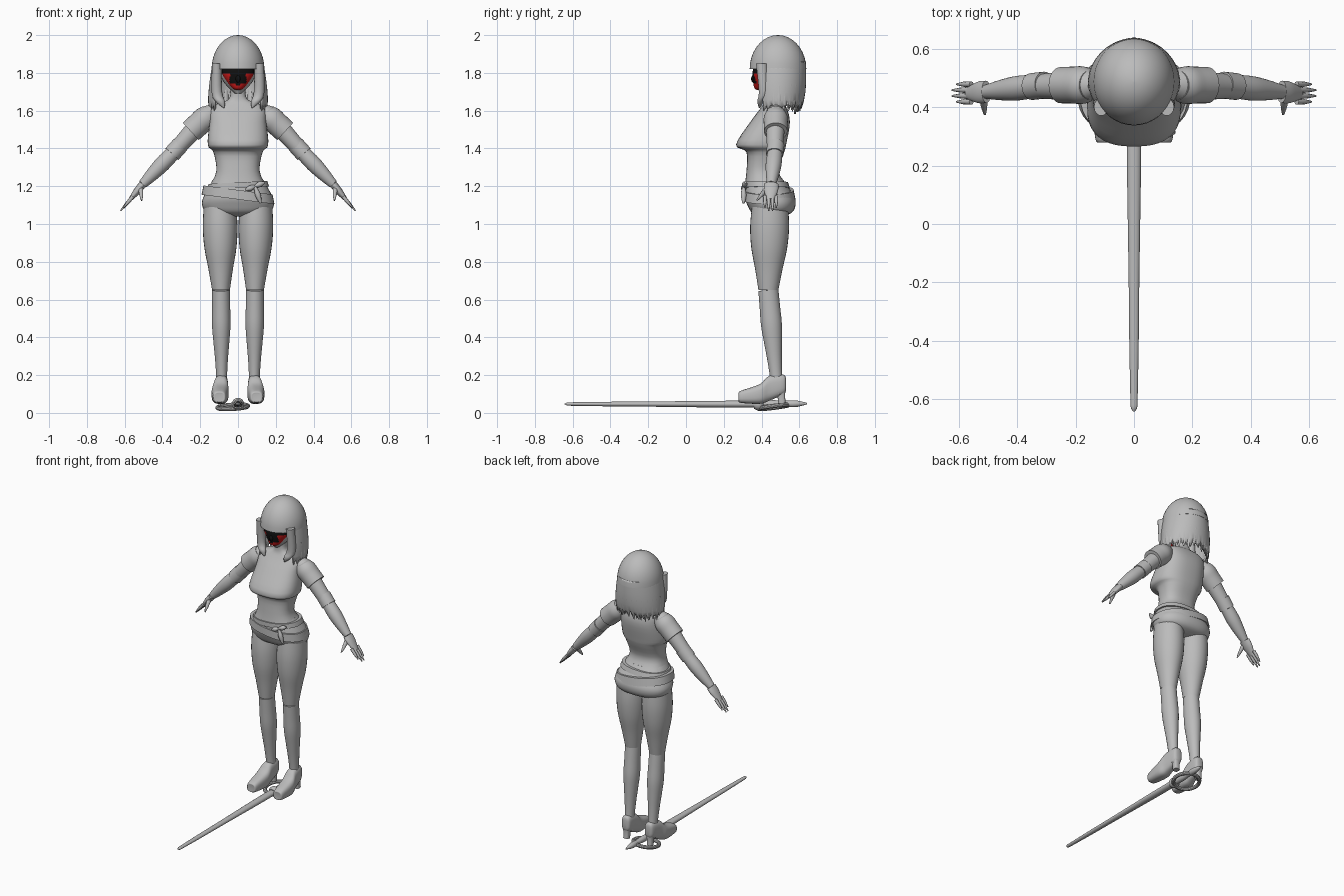
import bpy, bmesh, math, random
from mathutils import Vector

random.seed(4)
default_cube = bpy.data.objects.get("Cube")
if default_cube:
    bpy.data.objects.remove(default_cube)

RIGHTWARD, BACKWARD, UPWARD = Vector((1, 0, 0)), Vector((0, 1, 0)), Vector((0, 0, 1))


def material(name, color):
    mat = bpy.data.materials.new(name)
    mat.use_nodes = True
    mat.diffuse_color = (*color, 1)
    mat.node_tree.nodes["Principled BSDF"].inputs["Base Color"].default_value = (*color, 1)
    return mat


GREY = material("clay grey", (.5, .5, .5))
RED = material("mask red", (.6, .01, .01))
BLACK = material("mask black", (.005, .005, .005))


def finish(name, bm, materials=(GREY,)):
    """Turn a bmesh into a smooth shaded object."""
    bmesh.ops.recalc_face_normals(bm, faces=bm.faces)
    mesh = bpy.data.meshes.new(name)
    bm.to_mesh(mesh)
    bm.free()
    for mat in materials:
        mesh.materials.append(mat)
    part = bpy.data.objects.new(name, mesh)
    bpy.context.collection.objects.link(part)
    bpy.ops.object.select_all(action='DESELECT')
    part.select_set(True)
    bpy.context.view_layer.objects.active = part
    bpy.ops.object.shade_smooth_by_angle(angle=math.radians(50))
    return part


def smooth_rows(rows, steps):
    """Catmull-Rom interpolation between section rows."""
    result, last = [], len(rows) - 1
    for i in range(last):
        before, start, end, after = (rows[max(0, min(last, i + k))] for k in (-1, 0, 1, 2))
        for step in range(steps):
            t = step / steps
            result.append([b + t / 2 * (c - a + t * (2 * a - 5 * b + 4 * c - d + t * (3 * (b - c) + d - a)))
                           for a, b, c, d in zip(before, start, end, after)])
    return result + [rows[-1]]


def signed_power(value, power):
    return math.copysign(abs(value) ** power, value)


def loft(name, rows, axis=UPWARD, ref=BACKWARD, boxy=2, seg=28, steps=4, side=1, tilt=0, materials=(GREY,)):
    """Skin superellipse sections; each row is centre x, y, z, half size across, half size along ref."""
    across = ref.cross(axis).normalized()
    ref = axis.cross(across).normalized()
    bm, rings = bmesh.new(), []
    for x, y, z, half_across, half_ref in smooth_rows(rows, steps):
        ring = []
        for k in range(seg):
            angle = math.tau * k / seg
            point = Vector((x, y, z))
            point += across * half_across * signed_power(math.cos(angle), 2 / boxy)
            point += ref * half_ref * signed_power(math.sin(angle), 2 / boxy)
            ring.append(bm.verts.new((point.x * side, point.y, point.z + tilt * point.x)))
        rings.append(ring)
    for lower, upper in zip(rings, rings[1:]):
        for k in range(seg):
            after = (k + 1) % seg
            bm.faces.new((lower[k], lower[after], upper[after], upper[k]))
    bm.faces.new(rings[0])
    bm.faces.new(rings[-1])
    return finish(name, bm, materials)


def upright(*rows):
    """Sections from height, half width, front and back."""
    return [(0, (front + back) / 2, z, width, (back - front) / 2) for z, width, front, back in rows]


def limb(name, start, end, radii, depth=1, **options):
    """Straight tapering limb with evenly spaced radii."""
    start, end = Vector(start), Vector(end)
    rows = [(*start.lerp(end, i / (len(radii) - 1)), radius, radius * depth) for i, radius in enumerate(radii)]
    return loft(name, rows, axis=end - start, **options)


def belt(name, z, height, width, front, back, tilt):
    """Flat strap around the hips."""
    rows = upright((z, width, front, back), (z + height, width - .01, front, back - .01))
    loft(name, rows, boxy=2.3, seg=40, steps=1, tilt=tilt)


# Torso with neck, then hips
loft("torso", upright(
    (1.72, .04, .42, .5), (1.66, .05, .42, .5), (1.62, .14, .4, .53), (1.54, .15, .34, .55),
    (1.42, .16, .265, .53), (1.38, .13, .32, .52), (1.28, .115, .32, .49), (1.2, .15, .31, .54)),
    boxy=2.5, seg=40)
loft("hips", upright(
    (1.24, .13, .32, .51), (1.15, .18, .31, .57), (1.1, .19, .325, .58), (1.06, .16, .35, .56),
    (1.04, .06, .4, .51)), boxy=2.3, seg=40)

# Slanted belts and a bow
belt("belt", 1.13, .05, .193, .3, .58, tilt=-.13)
belt("upper_belt", 1.19, .03, .165, .305, .55, tilt=.05)
for name, tip in (("bow_left", (.14, .315, 1.22)), ("bow_right", (.04, .305, 1.18)), ("bow_tail", (.12, .305, 1.11))):
    limb(name, (.09, .305, 1.2), tip, (.006, .015, .006), seg=12)

# Limbs, shoes and hands for each side
for side, label in ((1, "left"), (-1, "right")):
    knee, ankle = (.09, .436, .65), (.086, .485, .1)
    shoulder, elbow, wrist = (.15, .475, 1.59), (.35, .47, 1.37), (.505, .452, 1.21)
    limb(label + "_thigh", (.096, .445, 1.1), knee, (.085, .092, .085, .065, .047), depth=1.12, side=side)
    limb(label + "_calf", knee, ankle, (.047, .048, .049, .042, .034, .029, .03), depth=1.13, side=side)
    loft(label + "_shoe", [
        (.098, .28, .083, .02, .02), (.098, .29, .085, .034, .032), (.095, .39, .1, .045, .052),
        (.09, .44, .13, .038, .066), (.086, .515, .15, .031, .052), (.086, .53, .15, .015, .03)],
        axis=BACKWARD, ref=UPWARD, boxy=2.8, side=side)
    limb(label + "_heel", (.088, .508, .05), (.087, .5, .14), (.019, .021, .03), boxy=3, seg=16, side=side)

    limb(label + "_upper_arm", shoulder, elbow, (.05, .05, .045, .04), side=side)
    limb(label + "_forearm", elbow, wrist, (.04, .042, .035, .024), side=side)
    limb(label + "_sleeve", (.13, .475, 1.6), (.25, .475, 1.49), (.04, .063, .063, .062), side=side)
    limb(label + "_cuff", (.305, .475, 1.42), (.35, .47, 1.37), (.046, .046), side=side)
    limb(label + "_palm", wrist, (.57, .447, 1.13), (.02, .02, .016, .01), depth=1.9, side=side)
    for finger, reach in enumerate((.04, .055, .055, .04)):
        y = .418 + finger * .02
        limb(label + "_finger", (.556, y, 1.146), (.567 + reach, y, 1.13 - reach * 1.1), (.01, .009, .003),
             seg=8, side=side)
    limb(label + "_thumb", (.515, .43, 1.19), (.51, .375, 1.125), (.014, .011, .004),
         ref=RIGHTWARD, seg=10, side=side)

    # Lock of hair beside the face
    loft(label + "_lock", [
        (.112, .4, 1.85, .025, .03), (.112, .41, 1.7, .028, .025), (.095, .395, 1.65, .025, .018),
        (.075, .39, 1.615, .004, .004)], seg=14, side=side)

# Head and painted face mask
loft("head", upright((1.92, .05, .4, .55), (1.82, .095, .365, .57), (1.75, .075, .37, .55), (1.69, .015, .4, .45)))
mask = loft("face_mask", upright((1.82, .084, .355, .48), (1.79, .082, .352, .47), (1.725, .036, .36, .43),
                                 (1.71, .012, .375, .41)), seg=48, steps=6, materials=(RED, BLACK))
for face in mask.data.polygons:
    x, z = abs(face.center.x), face.center.z
    if z > 1.795 or (x < .043 and z > 1.735 + x * .3):
        face.material_index = 1
limb("nose", (0, .36, 1.79), (0, .355, 1.75), (.006, .014, .006), seg=10, materials=(BLACK,))

# Domed hair crown with a straight fringe
HAIR_Y = .487
dome = []
for i in range(10):
    angle = math.radians(9.9 * i)
    dome.append((0, HAIR_Y, 1.82 + .18 * math.sin(angle), .14 * math.cos(angle), .15 * math.cos(angle)))
loft("hair_crown", dome, seg=40, steps=1)


def hair_point(angle, t, swell=1.0):
    """Point on the hair surface; angle runs from the face, t from crown to ends."""
    width = .133 + .024 * math.sin(t * math.pi * .6)
    depth = .147 + .01 * t - .03 * t ** 3
    return Vector((swell * width * math.sin(angle), HAIR_Y - swell * depth * math.cos(angle), 1.86 - .245 * t))


# Long hair around sides and back, ragged at the ends
bm = bmesh.new()
columns = []
for k in range(73):
    angle = math.radians(54 + 3.5 * k)
    column = [bm.verts.new(hair_point(angle, i / 6)) for i in range(7)]
    column[-1].co.z += random.uniform(-.02, .02) + (.02 if k % 3 else -.015)
    columns.append(column)
for left, right in zip(columns, columns[1:]):
    for i in range(6):
        bm.faces.new((left[i], right[i], right[i + 1], left[i + 1]))
long_hair = finish("long_hair", bm)
long_hair.modifiers.new("thickness", 'SOLIDIFY').thickness = .012

# Pointed strands over the long hair
for k in range(17):
    angle = math.radians(80 + 12.5 * k)
    tip = hair_point(angle, random.uniform(1, 1.08), swell=.98)
    limb("hair_strand", hair_point(angle, .5, swell=.97), tip, (.01, .014, .015, .003), depth=.5,
         ref=Vector((math.sin(angle), -math.cos(angle), 0)), seg=8)

# Sword lying between the feet
limb("scabbard", (0, .4, .046), (0, -.62, .047), (.025, .024, .021, .018, .016, .012), depth=.75, ref=UPWARD, seg=20)
limb("scabbard_tip", (0, -.62, .047), (0, -.642, .047), (.012, .01, .003), depth=.75, ref=UPWARD, seg=20)
limb("sword_collar", (0, .36, .046), (0, .41, .046), (.024, .032, .032, .02), ref=UPWARD, seg=20)
limb("sword_grip", (0, .4, .047), (0, .64, .049), (.018, .02, .016, .018, .004), ref=UPWARD, seg=16)
bpy.ops.mesh.primitive_torus_add(location=(-.028, .465, .032), rotation=(.13, -.06, 0), major_radius=.08,
                                 minor_radius=.012, major_segments=40, minor_segments=10)
cord = bpy.context.object
cord.name = "sword_cord"
cord.data.materials.append(GREY)
bpy.ops.object.shade_smooth_by_angle()
